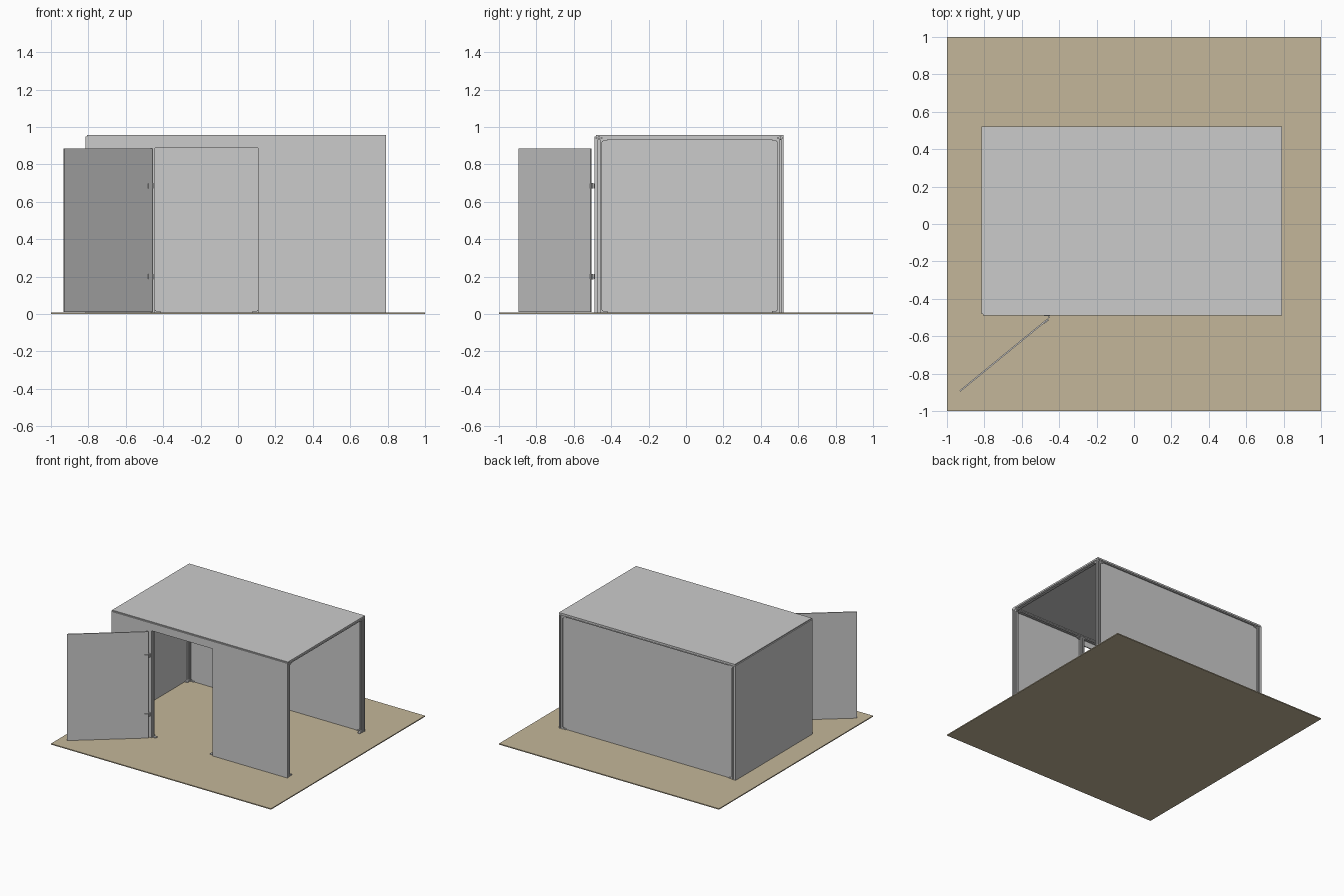
import bpy, bmesh, math
from mathutils import Matrix, Vector

if "Cube" in bpy.data.objects:
    bpy.data.objects.remove(bpy.data.objects["Cube"])

X0, X1 = -0.808, 0.79      # frame extents
Y0, Y1 = -0.48, 0.52
ZG, ZP, ZB = 0.008, 0.934, 0.95   # ground top, post top, beam top
W = 0.03                   # extrusion width


def finish(name, bm):
    bmesh.ops.recalc_face_normals(bm, faces=bm.faces)
    me = bpy.data.meshes.new(name)
    bm.to_mesh(me)
    bm.free()
    ob = bpy.data.objects.new(name, me)
    bpy.context.collection.objects.link(ob)
    return ob


def box(name, lo, hi):
    bm = bmesh.new()
    bmesh.ops.create_cube(bm, size=1)
    lo, hi = Vector(lo), Vector(hi)
    for v in bm.verts:
        v.co = (lo + hi) / 2 + Vector(a * b for a, b in zip(v.co, hi - lo))
    return finish(name, bm)


def prism(name, pts, depth, matrix):
    bm = bmesh.new()
    face = bm.faces.new([bm.verts.new((x, y, 0)) for x, y in pts])
    ext = bmesh.ops.extrude_face_region(bm, geom=[face])
    bmesh.ops.translate(bm, vec=(0, 0, depth),
                        verts=[v for v in ext['geom'] if isinstance(v, bmesh.types.BMVert)])
    bm.transform(matrix)
    return finish(name, bm)


def rail(name, start, length, axis, w=W, h=W):
    """Slotted frame bar with a groove in every side."""
    gw = min(w, h) * 0.14
    gd = min(w, h) * 0.28
    a, b = w / 2, h / 2
    pts = [(-a, -b), (-gw, -b), (-gw, -b + gd), (gw, -b + gd), (gw, -b),
           (a, -b), (a, -gw), (a - gd, -gw), (a - gd, gw), (a, gw)]
    pts += [(-x, -y) for x, y in pts]
    rot = {'z': Matrix.Identity(4),
           'x': Matrix(((0, 0, 1, 0), (1, 0, 0, 0), (0, 1, 0, 0), (0, 0, 0, 1))),
           'y': Matrix(((1, 0, 0, 0), (0, 0, 1, 0), (0, 1, 0, 0), (0, 0, 0, 1)))}[axis]
    return prism(name, pts, length, Matrix.Translation(start) @ rot)


def bracket(name, x, y, z, dx, dy, dz):
    """Small angle bracket reaching away from a post along dx, dy."""
    s, t = 0.03, 0.007
    m = Matrix(((dx, -dy, 0, x), (dy, dx, 0, y), (0, 0, dz, z), (0, 0, 0, 1)))
    # profile in local x/z, extruded across the rail
    m = m @ Matrix(((1, 0, 0, 0), (0, 0, 1, -0.011), (0, 1, 0, 0), (0, 0, 0, 1)))
    return prism(name, [(0, 0), (s, 0), (s, t), (t, t * 1.2), (t, s * 0.5), (0, s * 0.5)], 0.022, m)


# ground slab
ground = box("ground_slab", (-1, -1, 0), (1, 1, ZG))
mat = bpy.data.materials.new("earth")
mat.diffuse_color = (0.55, 0.47, 0.32, 1)
mat.use_nodes = True
mat.node_tree.nodes["Principled BSDF"].inputs["Base Color"].default_value = mat.diffuse_color
ground.data.materials.append(mat)

# corner posts and door posts with feet and top brackets
r = W / 2
for sx, x, dx in (("left", X0 + r, 1), ("right", X1 - r, -1)):
    for sy, y, dy in (("front", Y0 + r, 1), ("back", Y1 - r, -1)):
        n = f"{sy}_{sx}"
        rail(n + "_post", (x, y, ZG), ZP - ZG, 'z')
        bracket(n + "_foot_side", x + dx * r, y, ZG, dx, 0, 1)
        bracket(n + "_foot_end", x, y + dy * r, ZG, 0, dy, 1)
        bracket(n + "_top_side", x + dx * r, y, ZP, dx, 0, -1)
        bracket(n + "_top_end", x, y + dy * r, ZP, 0, dy, -1)
DL, DR, DT = -0.445, 0.108, 0.888     # door opening
for n, x, d in (("left", DL - r, 1), ("right", DR + r, -1)):
    rail(n + "_door_post", (x, Y0 + r, ZG), ZP - ZG, 'z')
    bracket(n + "_door_foot", x + d * r, Y0 + r, ZG, d, 0, 1)
    bracket(n + "_door_top_bracket", x - d * r, Y0 + r, ZP, -d, 0, -1)

# top beams
H = ZB - ZP
zm = (ZB + ZP) / 2
for n, y in (("front", Y0 + r), ("back", Y1 - r)):
    rail(n + "_beam", (X0, y, zm), X1 - X0, 'x', W, H)
for n, x in (("left", X0 + r), ("right", X1 - r)):
    rail(n + "_beam", (x, Y0 + W, zm), Y1 - Y0 - 2 * W, 'y', W, H)

# wall and roof sheets
T = 0.008
box("roof_sheet", (X0, Y0, ZB), (X1, Y1, ZB + T))
box("left_wall", (X0 - T, Y0, ZG), (X0, Y1, ZB))
box("back_wall", (X0 + W - 0.007, Y1 - r - T / 2, ZG), (X1 - W + 0.007, Y1 - r + T / 2, ZP + 0.003))
# front wall is one sheet with the doorway cut out
front = [(X0, ZG), (DL, ZG), (DL, DT), (DR, DT), (DR, ZG), (X1, ZG), (X1, ZB), (X0, ZB)]
prism("front_wall", front, T,
      Matrix(((1, 0, 0, 0), (0, 0, -1, Y0), (0, 1, 0, 0), (0, 0, 0, 1))))

# open door leaf
door = box("door", (0, -T / 2, 0.012), (0.608, T / 2, 0.886))
door.location = (-0.46, -0.508, 0)
ang = math.atan2(-0.385, -0.47)
door.rotation_euler = (0, 0, ang)

# hinges: knuckle, wall leaf and door leaf
for n, z in (("lower", 0.2), ("upper", 0.685)):
    bm = bmesh.new()
    bmesh.ops.create_cone(bm, cap_ends=True, segments=16, radius1=0.005, radius2=0.005, depth=0.03,
                          matrix=Matrix.Translation((-0.456, -0.499, z)))
    finish(n + "_hinge_pin", bm)
    box(n + "_hinge_wall_leaf", (-0.482, Y0 - T - 0.005, z - 0.013), (-0.45, Y0 - T, z + 0.013))
    leaf = box(n + "_hinge_door_leaf", (0, T / 2, -0.013), (0.03, T / 2 + 0.004, 0.013))
    leaf.location = (-0.46, -0.508, z)
    leaf.rotation_euler = (0, 0, ang)
